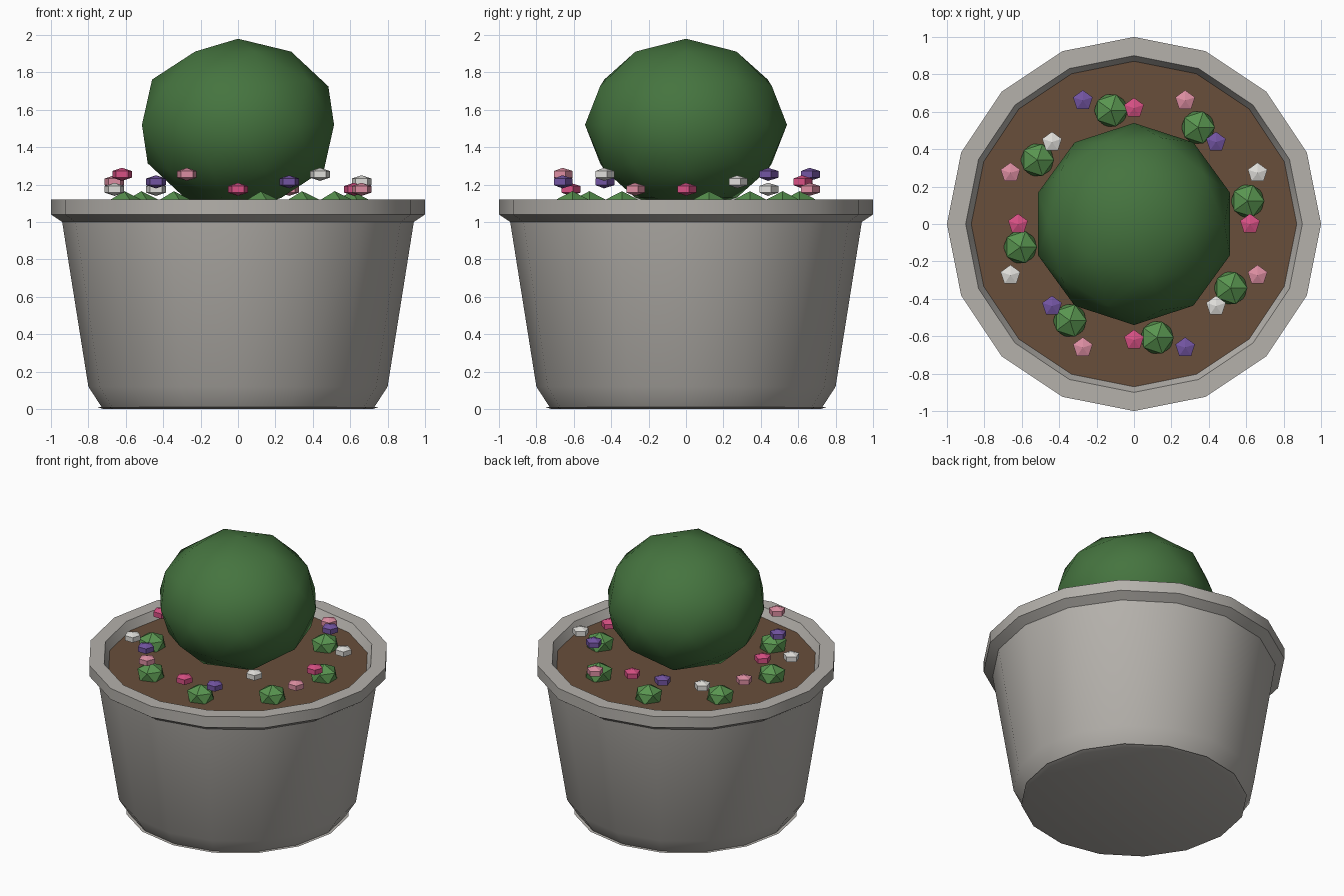
import bpy, bmesh, math

if "Cube" in bpy.data.objects:
    bpy.data.objects.remove(bpy.data.objects["Cube"])


def material(name, rgb):
    m = bpy.data.materials.new(name)
    m.diffuse_color = (*rgb, 1)
    m.use_nodes = True
    m.node_tree.nodes["Principled BSDF"].inputs["Base Color"].default_value = m.diffuse_color
    return m


STONE = material("stone grey", (0.46, 0.44, 0.41))
SOIL = material("soil brown", (0.14, 0.077, 0.043))
TREE = material("dark green", (0.06, 0.175, 0.05))
LEAF = material("leaf green", (0.10, 0.30, 0.08))
PETALS = {
    "m": material("magenta", (0.68, 0.08, 0.23)),
    "w": material("off white", (0.74, 0.73, 0.70)),
    "v": material("violet", (0.17, 0.09, 0.36)),
    "p": material("soft pink", (0.72, 0.27, 0.36)),
}


def finish(bm, name, mat, loc=(0, 0, 0), smooth=False):
    bmesh.ops.recalc_face_normals(bm, faces=bm.faces)
    me = bpy.data.meshes.new(name)
    bm.to_mesh(me)
    bm.free()
    me.materials.append(mat)
    ob = bpy.data.objects.new(name, me)
    ob.location = loc
    bpy.context.collection.objects.link(ob)
    if smooth:
        bpy.ops.object.select_all(action='DESELECT')
        ob.select_set(True)
        bpy.context.view_layer.objects.active = ob
        bpy.ops.object.shade_smooth_by_angle(angle=math.radians(30))
    return ob


def lathe(name, profile, sides, mat, loc=(0, 0, 0), smooth=False):
    """Revolve (radius, z) points around z, with a vertex on +y."""
    bm = bmesh.new()
    rings = []
    for r, z in profile:
        ring = []
        for i in range(sides):
            a = math.pi / 2 + math.tau * i / sides
            ring.append(bm.verts.new((r * math.cos(a), r * math.sin(a), z)))
        rings.append(ring)
    for lo, hi in zip(rings, rings[1:]):
        for i in range(sides):
            j = (i + 1) % sides
            bm.faces.new((lo[i], lo[j], hi[j], hi[i]))
    bmesh.ops.remove_doubles(bm, verts=bm.verts, dist=1e-5)
    return finish(bm, name, mat, loc, smooth)


def ball(name, detail, size, mat, loc, smooth=False):
    bm = bmesh.new()
    bmesh.ops.create_icosphere(bm, subdivisions=detail, radius=1)
    bmesh.ops.scale(bm, vec=size, verts=bm.verts)
    return finish(bm, name, mat, loc, smooth)


# Pot with thin foot, tapered wall, lip and inner wall down to the soil
lathe("pot", [(0, 0), (0.72, 0), (0.75, 0.01), (0.73, 0.012), (0.80, 0.12),
              (0.94, 1.0), (1.0, 1.04), (1.0, 1.12), (0.90, 1.12),
              (0.87, 1.06)], 16, STONE, smooth=True)
lathe("soil", [(0.87, 1.06), (0, 1.06)], 16, SOIL)

# Clipped round shrub
ball("round_shrub", 2, (0.54, 0.54, 0.46), TREE, (0, 0, 1.52), smooth=True)

# Ring of small leaf clumps
for k in range(8):
    a = 0.2 + k * math.tau / 8
    ball(f"leaf_clump_{k + 1}", 1, (0.1, 0.1, 0.08), LEAF,
         (0.62 * math.cos(a), 0.62 * math.sin(a), 1.085))

# Ring of five-sided flowers at two radii and three heights
for i, c in enumerate("mwvpmvwpmwvpmvwp"):
    a = i * math.tau / 16
    r = 0.715 if i % 2 else 0.62
    lathe(f"flower_{i + 1}", [(0, -0.035), (0.055, -0.018), (0.055, 0.018), (0, 0.035)],
          5, PETALS[c], (r * math.cos(a), r * math.sin(a), 1.175 + 0.04 * (i % 3)))
